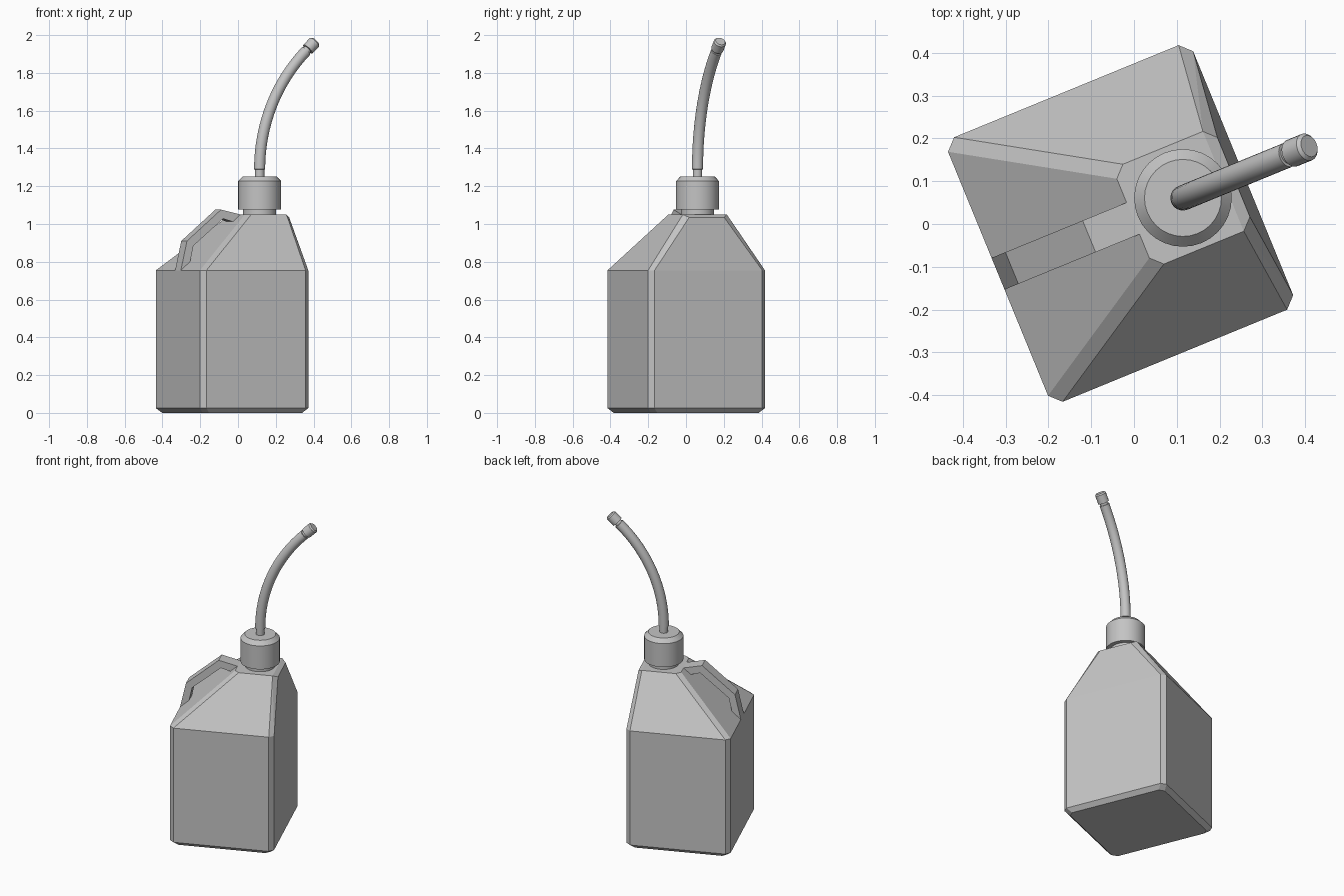
import bpy, bmesh, math
from mathutils import Vector

if "Cube" in bpy.data.objects:
    bpy.data.objects.remove(bpy.data.objects["Cube"])

TURN = math.radians(22.3)    # the whole can is turned about z
AXIS_X, MID_Y = 0.129, 0.013  # filler axis in the can's own frame

grey = bpy.data.materials.new("plain grey")
grey.use_nodes = True
grey.diffuse_color = (0.55, 0.55, 0.55, 1)
grey.node_tree.nodes["Principled BSDF"].inputs["Base Color"].default_value = (0.55, 0.55, 0.55, 1)


def finish(name, bm, smooth=False):
    bmesh.ops.recalc_face_normals(bm, faces=bm.faces)
    mesh = bpy.data.meshes.new(name)
    bm.to_mesh(mesh)
    bm.free()
    obj = bpy.data.objects.new(name, mesh)
    bpy.context.collection.objects.link(obj)
    mesh.materials.append(grey)
    obj.rotation_euler.z = TURN
    if smooth:
        bpy.ops.object.select_all(action='DESELECT')
        obj.select_set(True)
        bpy.context.view_layer.objects.active = obj
        bpy.ops.object.shade_smooth_by_angle(angle=math.radians(30))
    return obj


def corner_cut_ring(x0, x1, y0, y1, cut, z):
    """Rectangle with cut corners."""
    return [(x0 + cut, y0, z), (x1 - cut, y0, z), (x1, y0 + cut, z), (x1, y1 - cut, z),
            (x1 - cut, y1, z), (x0 + cut, y1, z), (x0, y1 - cut, z), (x0, y0 + cut, z)]


def sweep(name, stations, segments=32):
    """Round tube through stations of (x, z, tilt, radius), capped at both ends."""
    bm = bmesh.new()
    rings = []
    for x, z, tilt, r in stations:
        side = Vector((math.cos(tilt), 0, -math.sin(tilt)))
        ring = []
        for i in range(segments):
            a = 2 * math.pi * i / segments
            p = Vector((x, MID_Y, z)) + r * (side * math.cos(a) + Vector((0, 1, 0)) * math.sin(a))
            ring.append(bm.verts.new(p))
        rings.append(ring)
    for a, b in zip(rings, rings[1:]):
        for i in range(segments):
            j = (i + 1) % segments
            bm.faces.new((a[i], a[j], b[j], b[i]))
    bm.faces.new(rings[0])
    bm.faces.new(rings[-1])
    return finish(name, bm, smooth=True)


# Body: cut-corner box with shoulders rising to an off-centre top
bm = bmesh.new()
points = corner_cut_ring(-0.313, 0.256, -0.296, 0.322, 0.026, 0)
points += corner_cut_ring(-0.338, 0.281, -0.321, 0.347, 0.026, 0.025)
points += corner_cut_ring(-0.338, 0.281, -0.321, 0.347, 0.026, 0.755)
top = corner_cut_ring(0.003, 0.257, -0.113, 0.139, 0.026, 1.05)
points += [(x, y, 1.035 if x > 0.25 else z) for x, y, z in top]
for p in points:
    bm.verts.new(p)
bmesh.ops.convex_hull(bm, input=bm.verts)
bmesh.ops.dissolve_limit(bm, angle_limit=math.radians(1), verts=bm.verts, edges=bm.edges)
finish("body", bm)

# Handle: bent strap over the long shoulder, with a gap below it
outline = [(-0.338, 0.755), (-0.303, 0.91), (-0.108, 1.076), (0.003, 1.05), (0.003, 1.0),
           (-0.04, 1.012), (-0.096, 1.028), (-0.266, 0.885), (-0.295, 0.755)]
bm = bmesh.new()
strap = bm.faces.new([bm.verts.new((x, MID_Y - 0.04, z)) for x, z in outline])
swept = bmesh.ops.extrude_face_region(bm, geom=[strap])["geom"]
bmesh.ops.translate(bm, verts=[v for v in swept if isinstance(v, bmesh.types.BMVert)], vec=(0, 0.08, 0))
finish("handle", bm)

# Neck and screw cap
sweep("neck", [(AXIS_X, 1.04, 0, 0.088), (AXIS_X, 1.09, 0, 0.088)])
sweep("cap", [(AXIS_X, 1.077, 0, 0.114), (AXIS_X, 1.227, 0, 0.114), (AXIS_X, 1.252, 0, 0.09)])

# Spout: straight root, then an arc leaning forward
BEND, START, END = 0.87, 1.29, math.radians(46)


def on_arc(t, r):
    return (AXIS_X + BEND * (1 - math.cos(t)), START + BEND * math.sin(t), t, r)


steps = 16
sweep("spout", [(AXIS_X, 1.24, 0, 0.025), (AXIS_X, 1.288, 0, 0.025)]
      + [on_arc(END * i / steps, 0.0295) for i in range(steps + 1)], 24)

# Nozzle: thin waist, then a wider bevelled tip
x0, z0, _, _ = on_arc(END, 0)
tip = [(-0.005, 0.023), (0.012, 0.023), (0.014, 0.033), (0.066, 0.033), (0.074, 0.026)]
sweep("nozzle", [(x0 + d * math.sin(END), z0 + d * math.cos(END), END, r) for d, r in tip], 24)
